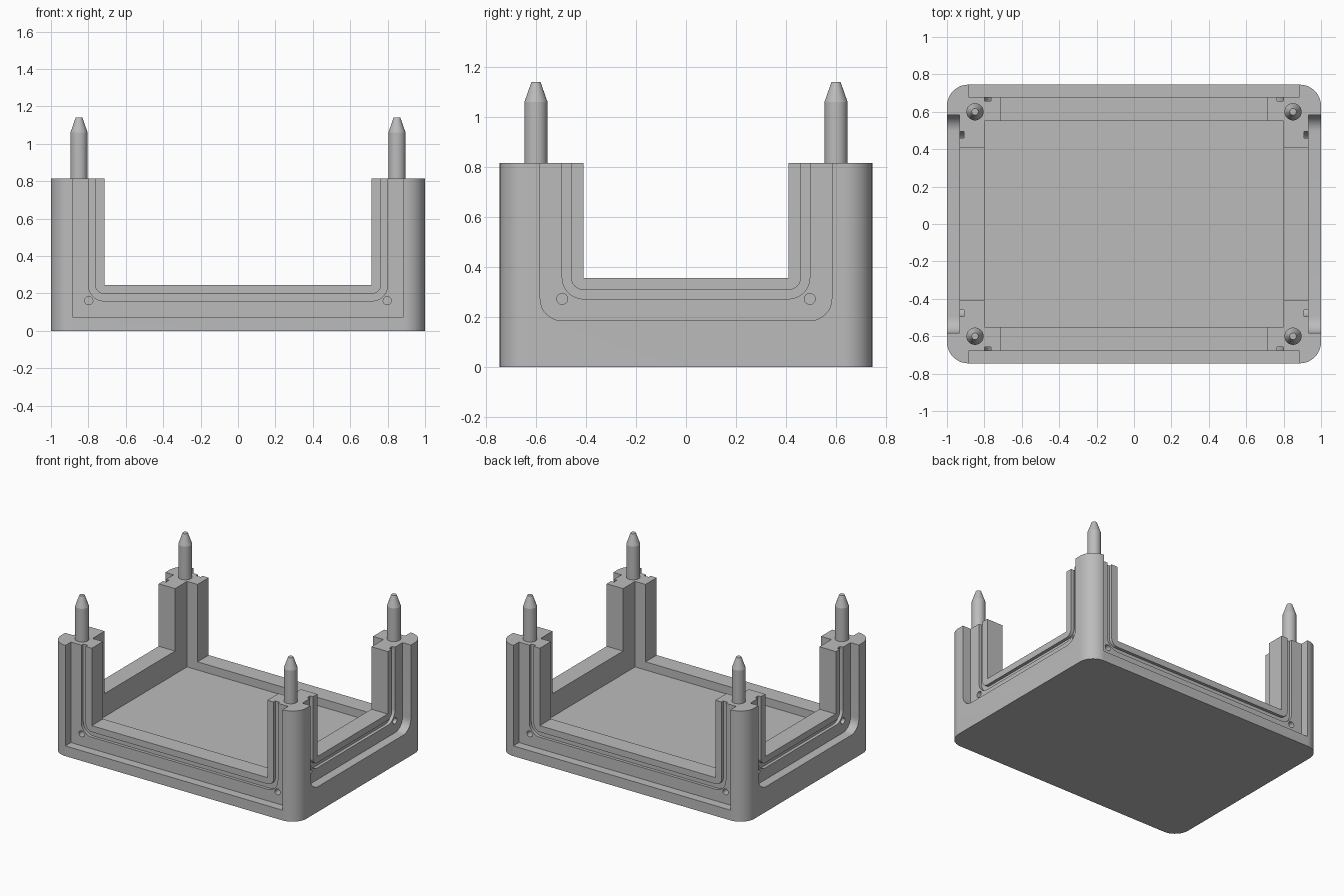
import bpy, bmesh
from math import sin, cos, pi

default = bpy.data.objects.get("Cube")
if default:
    bpy.data.objects.remove(default, do_unlink=True)

grey = bpy.data.materials.new("plain grey")
grey.use_nodes = True
COLOR = (0.5, 0.5, 0.5, 1)
grey.diffuse_color = COLOR
grey.node_tree.nodes["Principled BSDF"].inputs["Base Color"].default_value = COLOR

HX, HY, TOP, ABOVE = 1.0, 0.745, 0.815, 1.0


def arc(cx, cy, r, start, steps=12):
    """Quarter circle, counter-clockwise from the start angle."""
    return [(cx + r * cos(start + pi / 2 * i / steps),
             cy + r * sin(start + pi / 2 * i / steps)) for i in range(steps + 1)]


def prism(name, outline, low, high, place):
    """Extrude a 2D outline; place maps (u, v, depth) to a 3D point."""
    bm = bmesh.new()
    rings = [[bm.verts.new(place(u, v, d)) for u, v in outline] for d in (low, high)]
    n = len(outline)
    for ring in rings:
        bm.faces.new(ring)
    for i in range(n):
        j = (i + 1) % n
        bm.faces.new((rings[0][i], rings[0][j], rings[1][j], rings[1][i]))
    bmesh.ops.recalc_face_normals(bm, faces=bm.faces)
    mesh = bpy.data.meshes.new(name)
    bm.to_mesh(mesh)
    bm.free()
    mesh.materials.append(grey)
    obj = bpy.data.objects.new(name, mesh)
    bpy.context.collection.objects.link(obj)
    return obj


def activate(obj):
    bpy.ops.object.select_all(action="DESELECT")
    obj.select_set(True)
    bpy.context.view_layer.objects.active = obj


def cut(cutter):
    mod = body.modifiers.new("cut", "BOOLEAN")
    mod.operation = "DIFFERENCE"
    mod.solver = "EXACT"
    mod.object = cutter
    activate(body)
    bpy.ops.object.modifier_apply(modifier=mod.name)
    bpy.data.objects.remove(cutter, do_unlink=True)


def channel(half, bottom, r=0):
    """Open-topped U, from upper left, round the bottom, to upper right."""
    if r:
        low = arc(-half + r, bottom + r, r, pi) + arc(half - r, bottom + r, r, 1.5 * pi)
    else:
        low = [(-half, bottom), (half, bottom)]
    return [(-half, ABOVE)] + low + [(half, ABOVE)]


def flat(u, v, d):
    return (u, v, d)


# Rounded block
R = 0.114
outline = (arc(HX - R, HY - R, R, 0) + arc(R - HX, HY - R, R, pi / 2)
           + arc(R - HX, R - HY, R, pi) + arc(HX - R, R - HY, R, 1.5 * pi))
body = prism("corner_post_tray", outline, 0, TOP, flat)

# Inner cavity
CX, CY, FLOOR = 0.80, 0.55, 0.185
cut(prism("cavity", [(-CX, -CY), (CX, -CY), (CX, CY), (-CX, CY)], FLOOR, ABOVE, flat))


def cut_wall(place, outer, inner, face, groove, window, recess, slot_out, slot_in, hole):
    """Panel recess, window, seal groove and round sockets of one wall."""
    cut(prism("recess", channel(*recess), face, outer + 0.1, place))
    cut(prism("window", channel(*window), inner - 0.05, outer + 0.1, place))
    ring = channel(*slot_out) + channel(*slot_in)[::-1]
    cut(prism("groove", ring, groove, outer + 0.1, place))
    for side in (-1, 1):
        circle = [(side * hole[0] + 0.022 * cos(pi * i / 12),
                   hole[1] + 0.022 * sin(pi * i / 12)) for i in range(24)]
        cut(prism("socket", circle, face - 0.08, outer + 0.1, place))


for s in (-1, 1):
    # Front and back walls
    cut_wall(lambda u, v, d: (u, s * d, v), HY, CY, 0.68, 0.658,
             (0.715, 0.245), (0.885, 0.075),
             (0.80, 0.16, 0.085), (0.765, 0.198, 0.05), (0.798, 0.162))
    # Left and right walls
    cut_wall(lambda u, v, d: (s * d, u, v), HX, CX, 0.933, 0.91,
             (0.41, 0.355), (0.583, 0.185, 0.088),
             (0.495, 0.272, 0.085), (0.46, 0.308, 0.05), (0.495, 0.272))

activate(body)
bpy.ops.object.shade_smooth_by_angle(angle=pi / 6)

# Tapered locating pins
PROFILE = [(0.046, TOP - 0.02), (0.046, 1.06), (0.018, 1.14)]
SIDES = 32
for name, px, py in (("front_left", 1, -1), ("front_right", -1, -1),
                     ("back_left", 1, 1), ("back_right", -1, 1)):
    bm = bmesh.new()
    rings = [[bm.verts.new((px * 0.85 + r * cos(2 * pi * i / SIDES),
                            py * 0.6 + r * sin(2 * pi * i / SIDES), z))
              for i in range(SIDES)] for r, z in PROFILE]
    for a, b in zip(rings, rings[1:]):
        for i in range(SIDES):
            j = (i + 1) % SIDES
            bm.faces.new((a[i], a[j], b[j], b[i]))
    bm.faces.new(rings[0][::-1])
    bm.faces.new(rings[-1])
    mesh = bpy.data.meshes.new(name + "_pin")
    bm.to_mesh(mesh)
    bm.free()
    mesh.materials.append(grey)
    pin = bpy.data.objects.new(name + "_pin", mesh)
    bpy.context.collection.objects.link(pin)
    activate(pin)
    bpy.ops.object.shade_smooth_by_angle(angle=pi / 12)
